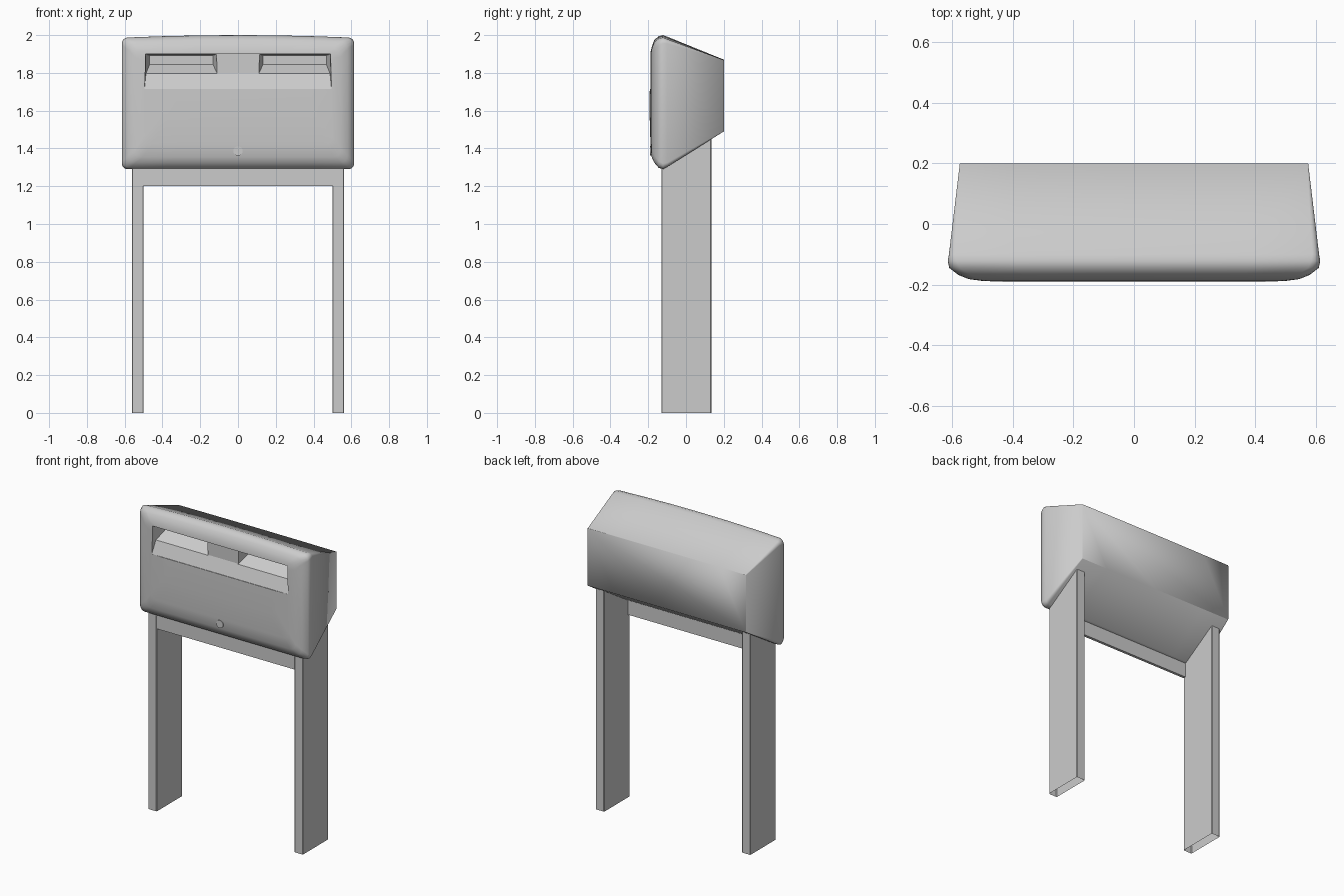
import bpy
import bmesh
from math import cos, sin, pi, radians

if "Cube" in bpy.data.objects:
    bpy.data.objects.remove(bpy.data.objects["Cube"])

grey = bpy.data.materials.new("painted grey")
grey.use_nodes = True
grey.diffuse_color = (0.6, 0.6, 0.6, 1)
grey.node_tree.nodes["Principled BSDF"].inputs["Base Color"].default_value = (0.6, 0.6, 0.6, 1)


def add_object(name, bm, smooth=False):
    bmesh.ops.recalc_face_normals(bm, faces=bm.faces)
    for f in bm.faces:
        f.smooth = smooth
    mesh = bpy.data.meshes.new(name)
    bm.to_mesh(mesh)
    bm.free()
    mesh.materials.append(grey)
    obj = bpy.data.objects.new(name, mesh)
    bpy.context.scene.collection.objects.link(obj)
    return obj


def loft(bm, rings):
    loops = [[bm.verts.new(p) for p in ring] for ring in rings]
    n = len(loops[0])
    for a, b in zip(loops, loops[1:]):
        for i in range(n):
            j = (i + 1) % n
            bm.faces.new((a[i], a[j], b[j], b[i]))
    bm.faces.new(loops[0])
    bm.faces.new(loops[-1])


def rounded_ring(y, half, low, high, radius, arch, steps=4, spans=6):
    """Rounded rectangle at depth y, with a gently arched top edge."""
    arcs = []
    for k, (sx, z) in enumerate([(1, high - radius), (-1, high - radius),
                                 (-1, low + radius), (1, low + radius)]):
        cx = sx * (half - radius)
        arcs.append([(cx + radius * cos(pi / 2 * (k + s / steps)),
                      z + radius * sin(pi / 2 * (k + s / steps))) for s in range(steps + 1)])
    pts = []
    for k, arc in enumerate(arcs):
        pts += arc
        if k % 2 == 0:
            (x0, z0), (x1, z1) = arc[-1], arcs[(k + 1) % 4][0]
            pts += [(x0 + (x1 - x0) * t / spans, z0 + (z1 - z0) * t / spans)
                    for t in range(1, spans)]
    mid = (low + high) / 2
    return [(x, y, z + (arch * (1 - (x / half) ** 2) if z > mid else 0)) for x, z in pts]


# Box shell: depth, half width, bottom, top, corner radius, top arch
sections = [
    (0.2, 0.575, 1.49, 1.868, 0.003, 0.002),
    (-0.1, 0.611, 1.302, 1.978, 0.022, 0.014),
    (-0.122, 0.615, 1.29, 1.986, 0.03, 0.014),
    (-0.145, 0.61, 1.298, 1.98, 0.035, 0.014),
    (-0.168, 0.58, 1.325, 1.962, 0.04, 0.013),
    (-0.182, 0.545, 1.355, 1.925, 0.04, 0.01),
    (-0.188, 0.50, 1.42, 1.905, 0.04, 0.004),
    (-0.192, 0.40, 1.55, 1.70, 0.04, 0),
]
bm = bmesh.new()
loft(bm, [rounded_ring(*s) for s in sections])
box = add_object("letter_box", bm, smooth=True)


def cutter(name, rings):
    b = bmesh.new()
    loft(b, rings)
    obj = add_object(name, b)
    obj.hide_render = True
    mod = box.modifiers.new(name, 'BOOLEAN')
    mod.operation = 'DIFFERENCE'
    mod.solver = 'EXACT'
    mod.object = obj
    return obj


# Shallow sloping recess, then the two deeper slots either side of the divider
recess = [(-0.25, 1.715), (-0.188, 1.715), (-0.155, 1.80), (-0.155, 1.90), (-0.25, 1.90)]
slot = [(-0.17, 1.797), (-0.156, 1.797), (-0.08, 1.845), (-0.08, 1.893), (-0.17, 1.899)]


def width_at(y):
    return 0.495 - max(0, y + 0.188) * 0.25


tools = [cutter("recess_cutter", [[(s * width_at(y), y, z) for y, z in recess] for s in (-1, 1)])]
for side in (-1, 1):
    rings = [[(side * (0.11 + max(0, y + 0.156) * 0.3), y, z) for y, z in slot],
             [(side * width_at(y), y, z) for y, z in slot]]
    tools.append(cutter("slot_cutter", rings))

graph = bpy.context.evaluated_depsgraph_get()
cut_mesh = bpy.data.meshes.new_from_object(box.evaluated_get(graph))
box.modifiers.clear()
box.data = cut_mesh
for tool in tools:
    bpy.data.objects.remove(tool)


def block(name, x, y, z, open_bottom=False):
    b = bmesh.new()
    loft(b, [[(px, py, pz) for px, py in ((x[0], y[0]), (x[1], y[0]), (x[1], y[1]), (x[0], y[1]))]
             for pz in z])
    if open_bottom:
        b.faces.ensure_lookup_table()
        low = [f for f in b.faces if all(v.co.z < 0.01 for v in f.verts)]
        bmesh.ops.delete(b, geom=low, context='FACES_ONLY')
    return add_object(name, b)


# Stand: two hollow legs and a thin front rail
for side, label in ((-1, "right"), (1, "left")):
    leg = block(label + "_leg", sorted((side * 0.5, side * 0.562)), (-0.13, 0.135), (0, 1.46), True)
    bev = leg.modifiers.new("edge", 'BEVEL')
    bev.width = 0.004
    bev.segments = 1
block("front_rail", (-0.502, 0.502), (-0.13, -0.112), (1.2, 1.33))

# Lock on the front
bpy.ops.mesh.primitive_cylinder_add(vertices=16, radius=0.025, depth=0.02,
                                    location=(0, -0.181, 1.387), rotation=(radians(90), 0, 0))
lock = bpy.context.object
lock.name = "lock"
lock.data.materials.append(grey)
bpy.ops.object.shade_smooth_by_angle(angle=radians(40))
